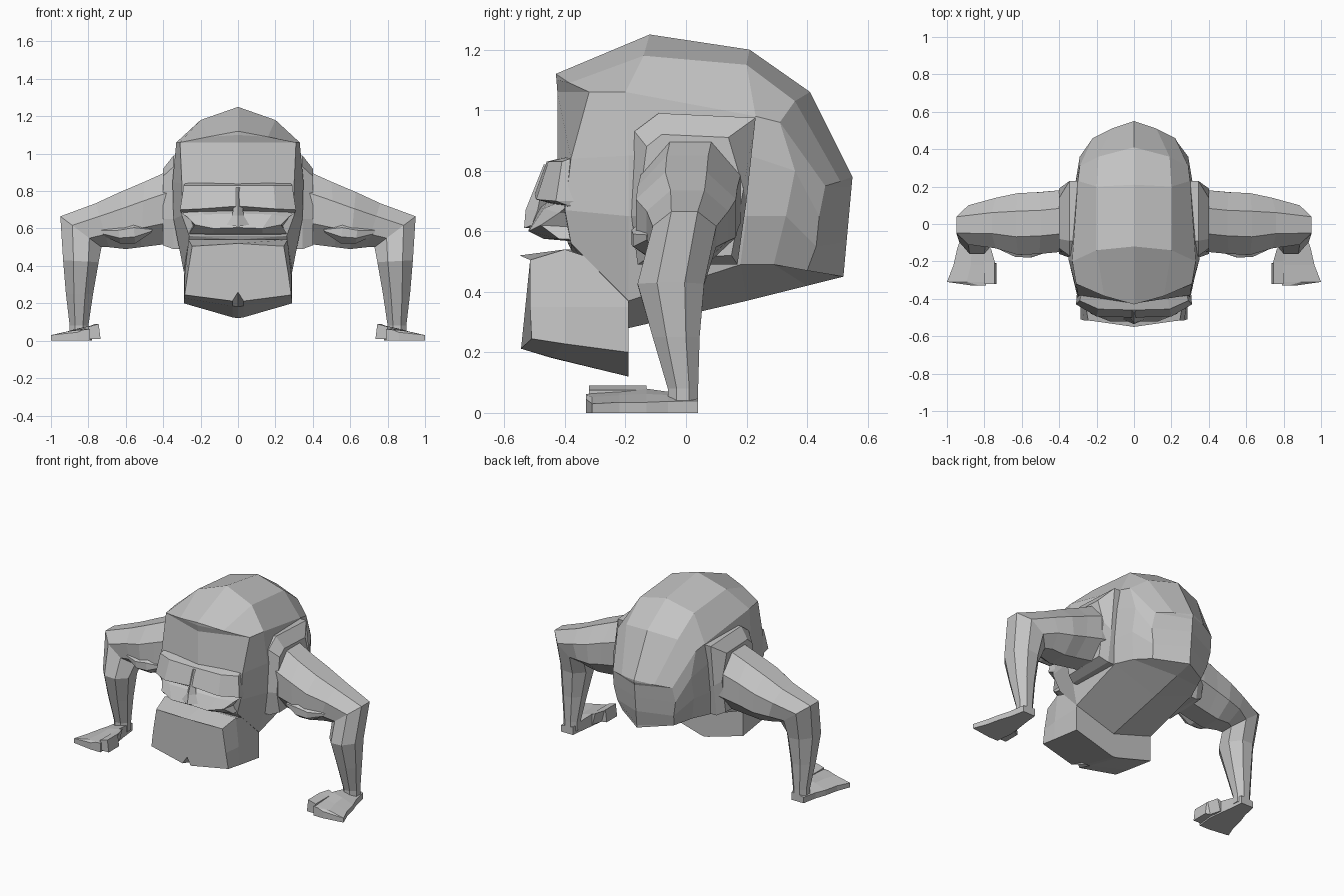
import bpy, bmesh, math
from mathutils import Vector

skin = bpy.data.materials.new("stone grey")
skin.diffuse_color = (0.55, 0.55, 0.55, 1)


def finish(name, rings, closed=True, caps=True):
    """Skin a list of equal-length point rings into one flat-shaded mesh."""
    bm = bmesh.new()
    rows = [[bm.verts.new(p) for p in r] for r in rings]
    n = len(rows[0])
    for a, b in zip(rows, rows[1:]):
        for i in range(n if closed else n - 1):
            j = (i + 1) % n
            bm.faces.new((a[i], a[j], b[j], b[i]))
    if caps:
        bm.faces.new(rows[0])
        bm.faces.new(rows[-1])
    bmesh.ops.remove_doubles(bm, verts=bm.verts, dist=0.0005)
    bmesh.ops.recalc_face_normals(bm, faces=bm.faces)
    me = bpy.data.meshes.new(name)
    bm.to_mesh(me)
    bm.free()
    me.materials.append(skin)
    ob = bpy.data.objects.new(name, me)
    bpy.context.collection.objects.link(ob)
    return ob


def both(half):
    """Closed ring from a half ring that starts and ends on x = 0."""
    return half + [(-x, y, z) for x, y, z in half[-2:0:-1]]


def bar(half):
    """Open row from a half row that starts on x = 0."""
    return [(-x, y, z) for x, y, z in half[:0:-1]] + half


# Head: half sections from face to back, each running crown to underside
face_edge = [(0, -.43, 1.12), (.16, -.385, 1.09), (.31, -.32, 1.06), (.30, -.38, .84),
             (.30, -.40, .67), (.26, -.38, .56), (0, -.38, .54)]
ear_line = [(0, -.12, 1.25), (.20, -.14, 1.18), (.33, -.20, 1.06), (.35, -.19, .85),
            (.345, -.19, .65), (.29, -.19, .37), (0, -.19, .28)]
nape = [(0, .21, 1.20), (.20, .20, 1.15), (.30, .23, .98), (.315, .21, .85),
        (.315, .20, .65), (.30, .18, .49), (0, .20, .37)]
rear = [(0, .41, 1.06), (.19, .36, 1.03), (.29, .31, .96), (.29, .36, .80),
        (.29, .33, .65), (.25, .29, .49), (0, .40, .42)]
tail = [(0, .55, .78), (.12, .51, .765), (.22, .46, .75), (.23, .44, .65),
        (.21, .43, .55), (.19, .40, .47), (0, .52, .45)]
face_mid = [(0, y, z) for y, z in ((-.43, 1.12), (-.428, 1.1), (-.425, 1.06), (-.425, .84),
                                   (-.41, .67), (-.39, .56), (-.38, .54))]
tail_mid = [(0, .55 - .03 * t, .78 - .33 * t) for t in (0, .05, .1, .35, .65, .95, 1)]
finish("head", [both(h) for h in (face_mid, face_edge, ear_line, nape, rear, tail, tail_mid)],
       caps=False)

# Face relief: brow band, eye slot, cheeks and upper lip, top to bottom
face_rows = [
    [(0, -.40, .845), (.18, -.39, .845), (.28, -.37, .845), (.28, -.30, .845)],
    [(0, -.46, .83), (.19, -.455, .83), (.29, -.41, .83), (.29, -.30, .83)],
    [(0, -.50, .72), (.20, -.495, .705), (.31, -.43, .70), (.30, -.30, .70)],
    [(0, -.46, .695), (.20, -.435, .69), (.305, -.39, .685), (.29, -.30, .68)],
    [(0, -.48, .68), (.18, -.47, .675), (.27, -.42, .66), (.27, -.30, .66)],
    [(0, -.52, .605), (.13, -.52, .60), (.23, -.48, .62), (.25, -.30, .61)],
    [(0, -.47, .575), (.13, -.47, .575), (.26, -.42, .575), (.26, -.30, .57)],
    [(0, -.30, .56), (.13, -.30, .56), (.25, -.30, .56), (.25, -.29, .56)]]
finish("face", [bar(r) for r in face_rows], closed=False, caps=False)

# Nose: small wedge widening downwards
finish("nose", [both([(0, -.47, .82), (.015, -.46, .82), (0, -.45, .82)]),
                both([(0, -.53, .67), (.03, -.49, .67), (0, -.45, .67)]),
                both([(0, -.535, .61), (.06, -.51, .62), (0, -.45, .61)])])

# Jaw: jutting block, from chin to hinge
finish("jaw", [
    both([(0, -.55, .52), (.245, -.515, .505), (.27, -.515, .35), (.285, -.51, .245), (.03, -.545, .212), (0, -.54, .26)]),
    both([(0, -.40, .54), (.265, -.40, .54), (.285, -.40, .35), (.287, -.40, .228), (.03, -.45, .185), (0, -.45, .183)]),
    both([(0, -.19, .53), (.27, -.19, .47), (.29, -.19, .35), (.29, -.19, .20), (.03, -.19, .125), (0, -.19, .12)])])


def limb_ring(s, px, pz, qx, qz, y0, y1):
    """Eight-sided ring between an upper/outer point p and a lower/inner point q."""
    c = Vector(((px + qx) / 2, (y0 + y1) / 2, (pz + qz) / 2))
    u = Vector((px - qx, 0, pz - qz)) / 2
    v = Vector((0, (y1 - y0) / 2, 0))
    k = 1 / math.cos(math.pi / 8)
    pts = []
    for i in range(8):
        a = (i + .5) * math.pi / 4
        p = c + u * math.cos(a) * k + v * math.sin(a) * k
        pts.append((s * p.x, p.y, p.z))
    return pts


def box_ring(s, y, x0, x1, zin, zout):
    """Hand section: tall on the inner side, thin on the outer side."""
    m = (x0 + x1) / 2
    pts = [(x0, 0), (x0, zin), (m, (zin + zout) / 2 + .005), (x1, zout), (x1, 0)]
    return [(s * x, y, z) for x, z in pts]


for s, side in ((1, "left"), (-1, "right")):
    # Collar: flat slab between head and shoulder, drawn as (y, z) outlines
    inner = [(-.17, .93), (-.09, .99), (.23, .975), (.20, .70), (.17, .49), (-.16, .49), (-.18, .65)]
    outer = [(-.13, .88), (-.08, .92), (.14, .91), (.19, .74), (.15, .52), (-.13, .51), (-.16, .65)]
    finish(side + "_collar", [[(s * .30, y, z) for y, z in inner],
                              [(s * .345, y, z) for y, z in inner],
                              [(s * .40, y, z) for y, z in outer]])

    # Shoulder, upper arm, elbow, forearm and wrist
    arm = [(.30, .93, .30, .52, -.14, .18), (.40, .895, .40, .515, -.15, .18),
           (.50, .85, .52, .50, -.16, .17), (.63, .795, .60, .49, -.165, .165),
           (.76, .735, .69, .50, -.13, .14), (.95, .665, .73, .50, -.11, .10),
           (.935, .43, .745, .42, -.16, .06), (.92, .25, .775, .25, -.11, .045),
           (.90, .08, .80, .08, -.06, .04), (.90, .02, .80, .02, -.06, .04)]
    finish(side + "_arm", [limb_ring(s, *r) for r in arm])

    # Biceps: short faceted spindle on the front of the arm
    biceps = [(.46, .60, .46, .58, -.15, -.10), (.56, .64, .55, .52, -.18, -.02),
              (.64, .62, .63, .52, -.175, -.02), (.74, .60, .72, .56, -.13, -.06)]
    finish(side + "_biceps", [limb_ring(s, *r) for r in biceps])

    # Palm flat on the ground, flaring forwards, with stepped knuckles
    finish(side + "_hand", [box_ring(s, *r) for r in (
        (.04, .81, .90, .05, .04), (-.06, .80, .92, .07, .038), (-.13, .79, .945, .08, .035),
        (-.22, .78, .965, .072, .035), (-.31, .79, 1.0, .065, .03), (-.33, .79, .86, .062, .045))])

    # Thumb: leaning block at the inner side
    finish(side + "_thumb", [[(s * x, y, z) for x, z in
                              ((w, .01), (w - .02 + d, .09), (.80, .075), (.80, .01))]
                             for y, w, d in ((-.13, .785, 0), (-.20, .765, 0), (-.21, .735, .03), (-.32, .735, .03))])
